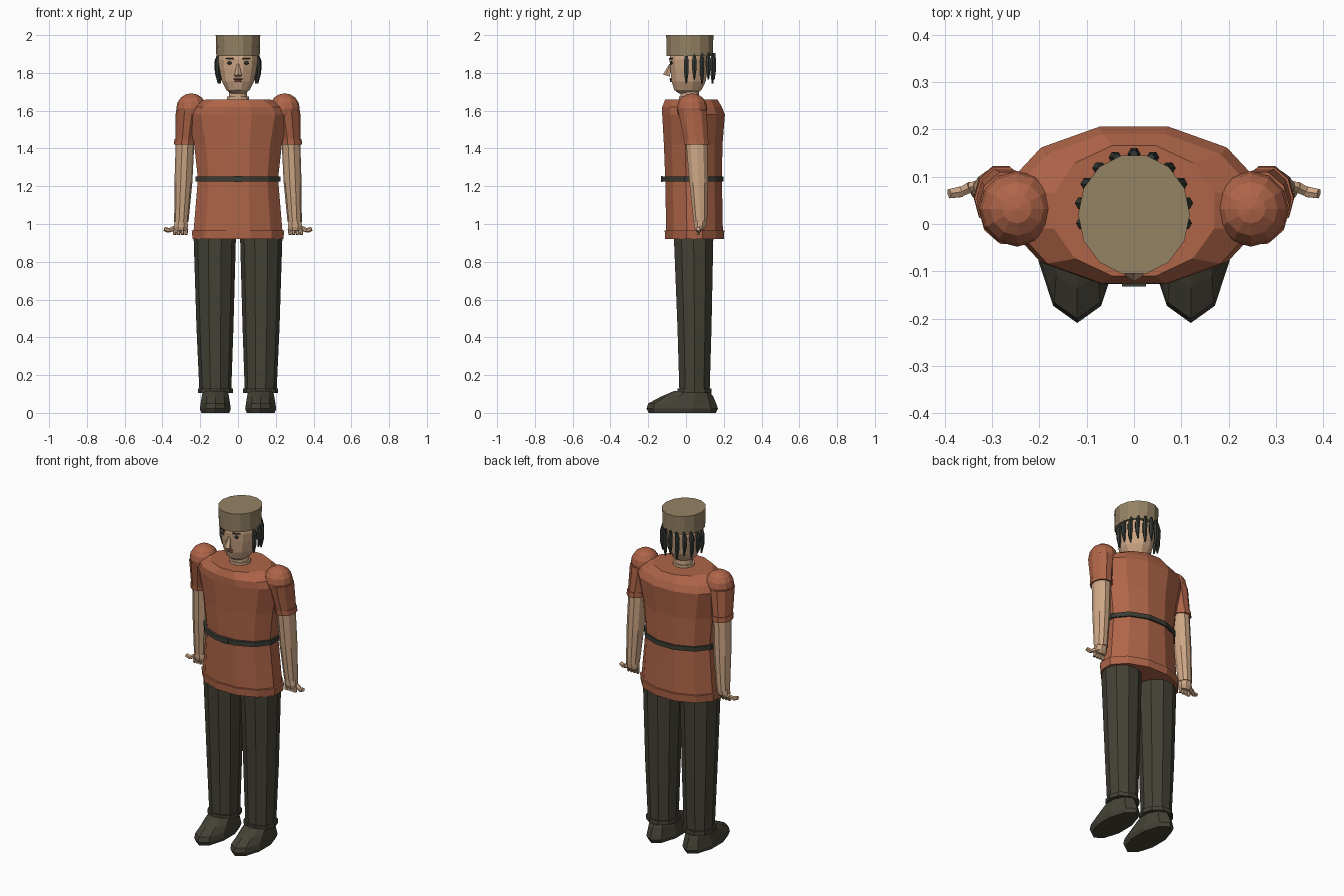
import bpy, bmesh, math
from mathutils import Vector

cube = bpy.data.objects.get("Cube")
if cube:
    bpy.data.objects.remove(cube, do_unlink=True)


def material(name, r, g, b):
    m = bpy.data.materials.new(name)
    m.use_nodes = True
    m.diffuse_color = (r, g, b, 1)
    m.node_tree.nodes["Principled BSDF"].inputs["Base Color"].default_value = (r, g, b, 1)
    return m


CLOTH = material("rust cloth", 0.43, 0.13, 0.065)
SKIN = material("skin", 0.62, 0.39, 0.24)
DARK = material("dark trousers", 0.058, 0.054, 0.037)
HAT = material("khaki hat", 0.30, 0.225, 0.13)
HAIR = material("dark hair", 0.035, 0.042, 0.035)
BELT = material("belt leather", 0.045, 0.045, 0.036)
LIPS = material("lips", 0.30, 0.13, 0.09)
SIDES = (("left", 1), ("right", -1))


def finish(bm, name, mat):
    bmesh.ops.recalc_face_normals(bm, faces=bm.faces)
    mesh = bpy.data.meshes.new(name)
    bm.to_mesh(mesh)
    bm.free()
    mesh.materials.append(mat)
    ob = bpy.data.objects.new(name, mesh)
    bpy.context.collection.objects.link(ob)
    return ob


def loft(name, mat, rings, n=12, half=True):
    """Stack of elliptical rings: (x, y, z, half width, half depth)."""
    bm = bmesh.new()
    grow = 1 / math.cos(math.pi / n) if half else 1
    loops = []
    for x, y, z, rx, ry in rings:
        angles = [math.tau * (i + half / 2) / n - math.pi / 2 for i in range(n)]
        loops.append([bm.verts.new((x + rx * grow * math.cos(a),
                                    y + ry * grow * math.sin(a), z)) for a in angles])
    for a, b in zip(loops, loops[1:]):
        for i in range(n):
            j = (i + 1) % n
            bm.faces.new((a[i], a[j], b[j], b[i]))
    bm.faces.new(loops[0])
    bm.faces.new(loops[-1])
    return finish(bm, name, mat)


def tube(name, mat, p, q, r1, r2, n=6):
    """Tapered rod between two points."""
    p, q = Vector(p), Vector(q)
    bm = bmesh.new()
    bmesh.ops.create_cone(bm, cap_ends=True, segments=n, radius1=r1, radius2=r2,
                          depth=(q - p).length)
    ob = finish(bm, name, mat)
    ob.location = (p + q) / 2
    ob.rotation_mode = 'QUATERNION'
    ob.rotation_quaternion = (q - p).to_track_quat('Z', 'Y')
    return ob


def ball(name, mat, centre, size, u=10, v=8):
    bm = bmesh.new()
    bmesh.ops.create_uvsphere(bm, u_segments=u, v_segments=v, radius=1)
    for vert in bm.verts:
        vert.co = Vector(c + k * s for c, k, s in zip(centre, vert.co, size))
    return finish(bm, name, mat)


def box(name, mat, centre, size):
    bm = bmesh.new()
    bmesh.ops.create_cube(bm, size=1)
    for vert in bm.verts:
        vert.co = Vector(c + k * s for c, k, s in zip(centre, vert.co, size))
    return finish(bm, name, mat)


# Tunic with hem and stepped shoulders
loft("tunic", CLOTH, [
    (0, .045, .92, .24, .155), (0, .045, .965, .245, .158), (0, .045, .966, .235, .150),
    (0, .04, 1.24, .212, .150), (0, .038, 1.42, .232, .155), (0, .04, 1.58, .268, .166),
    (0, .032, 1.62, .25, .158), (0, .028, 1.66, .17, .138)])
# Belt and buckle
loft("belt", BELT, [(0, .036, 1.225, .224, .163), (0, .036, 1.252, .224, .163)])
box("buckle", BELT, (0, -.128, 1.238), (.05, .008, .03))

# Neck and head
loft("neck", SKIN, [(0, .02, 1.64, .05, .05), (0, .02, 1.74, .046, .046)])
loft("neckband", SKIN, [(0, .02, 1.66, .058, .056), (0, .02, 1.675, .058, .056)])
loft("head", SKIN, [
    (0, .01, 1.69, .038, .045), (0, .01, 1.71, .062, .073), (0, .014, 1.755, .085, .09),
    (0, .016, 1.82, .098, .099), (0, .018, 1.87, .104, .105), (0, .02, 1.92, .098, .10)])
loft("hat", HAT, [(0, .02, 1.89, .112, .122), (0, .02, 2.0, .115, .125)], n=14)

# Face
tube("nose", SKIN, (0, -.102, 1.785), (0, -.082, 1.845), .021, .007, 5)
ball("upper_lip", LIPS, (0, -.080, 1.768), (.026, .008, .006), 8, 4)
ball("lower_lip", LIPS, (0, -.078, 1.757), (.02, .008, .006), 8, 4)

for side, s in SIDES:
    ball(side + "_eye", HAIR, (s * .045, -.078, 1.853), (.013, .008, .009), 8, 6)
    tube(side + "_brow", HAIR, (s * .025, -.087, 1.874), (s * .066, -.073, 1.876), .005, .004, 5)

# Hair locks hanging round the sides and back
for i in range(11):
    a = math.radians(-14 + 20.8 * i)
    x, y = .112 * math.cos(a), .03 + .118 * math.sin(a)
    low = 1.745 + .02 * (i % 2)
    loft("hair_lock_%d" % (i + 1), HAIR, [
        (x * .95, y, low, .004, .004), (x, y, low + .05, .011, .011),
        (x, y, 1.86, .012, .012), (x * .9, y, 1.905, .007, .007)], n=6)

for side, s in SIDES:
    # Shoulder, sleeve and sleeve cuff
    ball(side + "_shoulder", CLOTH, (s * .247, .032, 1.612), (.08, .08, .08), 12, 8)
    loft(side + "_sleeve", CLOTH, [
        (s * .28, .055, 1.43, .05, .062), (s * .262, .034, 1.60, .064, .076)], n=10)
    loft(side + "_sleeve_cuff", CLOTH, [
        (s * .281, .056, 1.42, .055, .066), (s * .279, .054, 1.45, .055, .066)], n=10)
    # Arm and hand
    loft(side + "_arm", SKIN, [
        (s * .30, .076, 1.01, .036, .036), (s * .289, .067, 1.22, .045, .049),
        (s * .28, .056, 1.44, .047, .056)], n=10)
    loft(side + "_hand", SKIN, [
        (s * .303, .07, .965, .03, .02), (s * .302, .074, .985, .037, .03),
        (s * .301, .076, 1.02, .034, .033)], n=8)
    for i in range(4):
        x = s * (.273 + .02 * i)
        tube("%s_finger_%d" % (side, i + 1), SKIN, (x, .07, .975),
             (x + s * .003, .064, .944), .010, .009)
    # Outstretched thumb in three joints
    joints = [(.32, .085, .985), (.345, .078, .975), (.365, .068, .965), (.39, .064, .974)]
    for i in range(3):
        p, q = [(s * x, y, z) for x, y, z in joints[i:i + 2]]
        tube("%s_thumb_%d" % (side, i + 1), SKIN, p, q, .013, .011)

    # Trouser leg and cuff
    loft(side + "_trouser_leg", DARK, [
        (s * .12, .045, .11, .08, .08), (s * .122, .045, .45, .093, .09),
        (s * .123, .04, .95, .107, .105)], n=10)
    loft(side + "_trouser_cuff", DARK, [
        (s * .12, .045, .105, .088, .09), (s * .12, .045, .13, .088, .09)], n=10)
    # Shoe, sloping from ankle to toe
    loft(side + "_shoe", DARK, [
        (s * .12, -.02, 0, .078, .178), (s * .12, -.02, .022, .086, .189),
        (s * .12, -.02, .05, .082, .18), (s * .12, .005, .085, .076, .14),
        (s * .12, .03, .115, .07, .095)], n=10, half=False)
